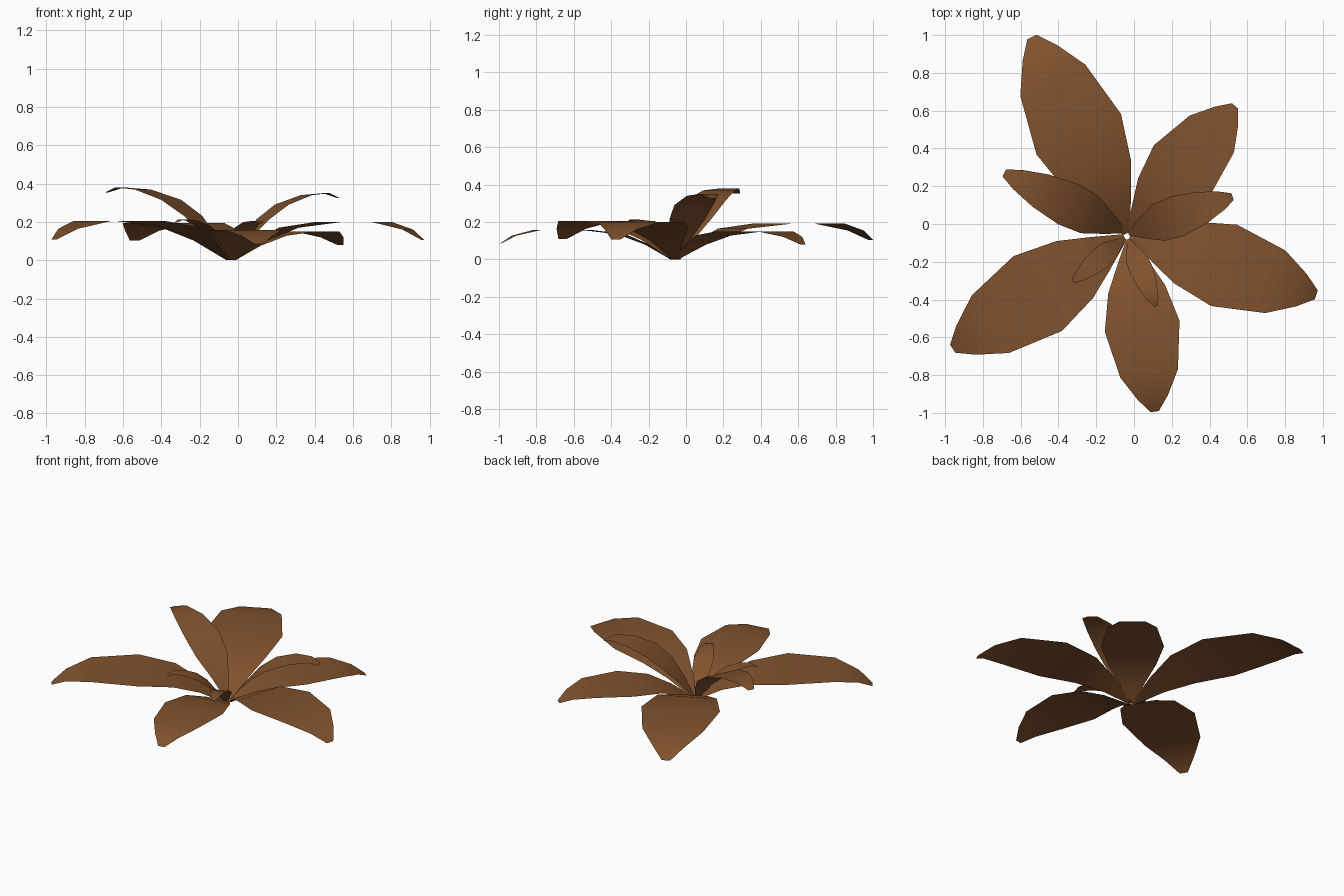
import bpy
from mathutils import Vector

if "Cube" in bpy.data.objects:
    bpy.data.objects.remove(bpy.data.objects["Cube"])

# Single flat colour
brown = bpy.data.materials.new("leaf brown")
brown.diffuse_color = (0.22, 0.085, 0.027, 1)
brown.use_nodes = True
brown.node_tree.nodes["Principled BSDF"].inputs["Base Color"].default_value = brown.diffuse_color

# Row profiles: (fraction along leaf, relative half width, relative height)
OUTER = [(0, .08, 0), (.14, .42, .5), (.29, .76, .85), (.505, 1, 1),
         (.78, .77, 1), (.92, .40, .80), (1, .11, .53)]
INNER = [(0, .10, 0), (.14, .52, .33), (.29, .92, .61), (.47, 1, .83),
         (.70, .80, .97), (.89, .47, 1), (1, .17, .93)]


def leaf(name, base, tip, half_width, height, profile):
    """Thin arching blade: a strip of quads from base to tip."""
    base, tip = Vector(base), Vector(tip)
    axis = tip - base
    side = Vector((-axis.y, axis.x)).normalized()
    verts, faces = [], []
    for u, w, z in profile:
        mid = base + axis * u
        for s in (-1, 1):
            p = mid + side * (s * w * half_width)
            verts.append((p.x, p.y, z * height))
    for i in range(len(profile) - 1):
        a = 2 * i
        faces.append((a, a + 2, a + 3, a + 1))
    mesh = bpy.data.meshes.new(name)
    mesh.from_pydata(verts, [], faces)
    mesh.materials.append(brown)
    mesh.shade_smooth()
    obj = bpy.data.objects.new(name, mesh)
    bpy.context.collection.objects.link(obj)


# Large low leaves that droop at the tip
leaf("outer_leaf_back_left", (-.04, -.05), (-.54, .99), .248, .193, OUTER)
leaf("outer_leaf_back_right", (-.025, -.05), (.535, .625), .198, .15, OUTER)
leaf("outer_leaf_right", (-.02, -.06), (.965, -.375), .226, .2, OUTER)
leaf("outer_leaf_front", (-.025, -.08), (.11, -.993), .20, .158, OUTER)
leaf("outer_leaf_front_left", (-.05, -.07), (-.96, -.66), .236, .205, OUTER)

# Raised and small inner leaves
leaf("inner_leaf_left", (-.05, -.04), (-.687, .27), .119, .38, INNER)
leaf("inner_leaf_right", (-.03, -.05), (.522, .145), .110, .35, INNER)
leaf("inner_leaf_front_left", (-.05, -.075), (-.325, -.305), .06, .213, INNER)
leaf("inner_leaf_front", (-.03, -.08), (.118, -.435), .062, .205, INNER)
